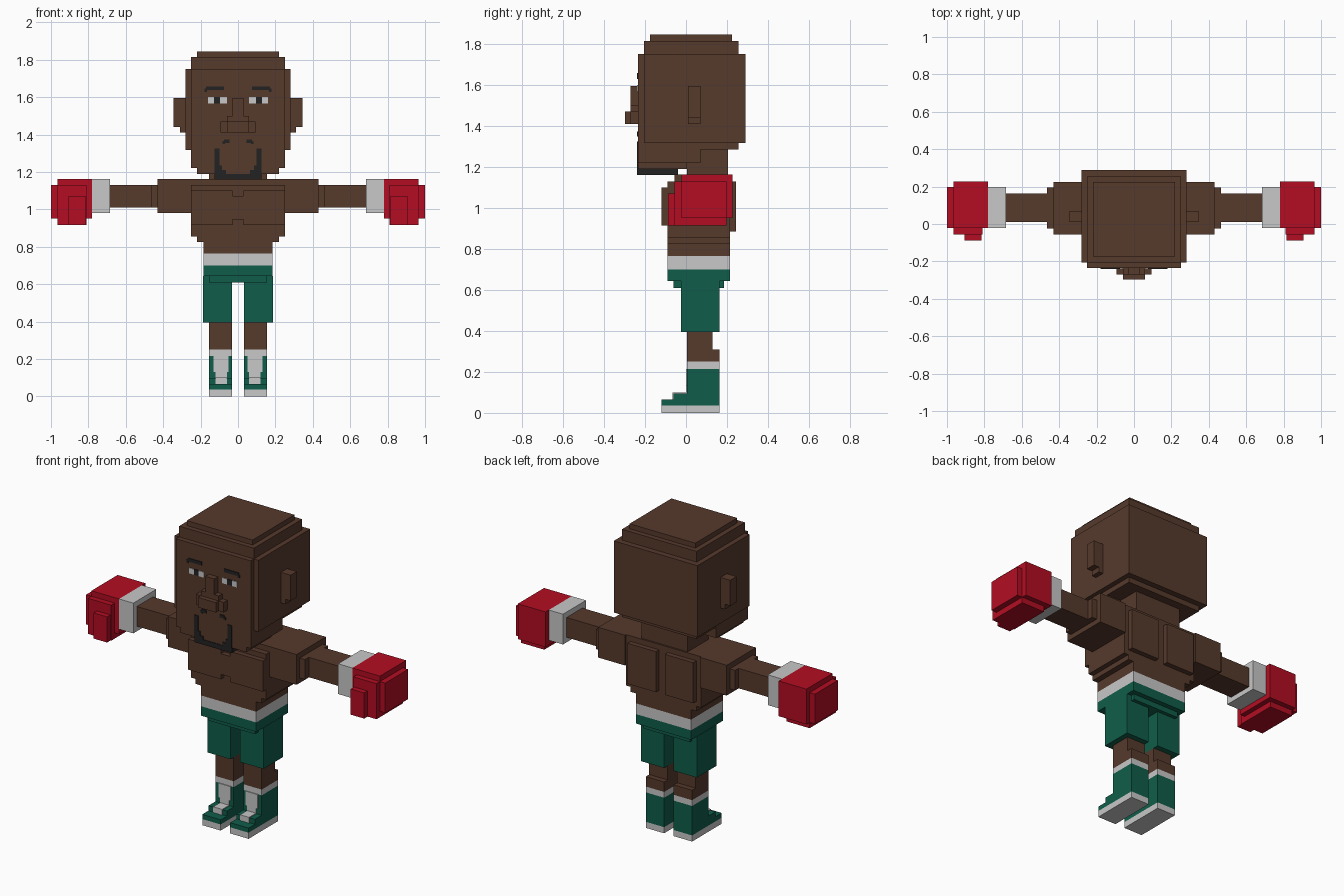
import bpy, bmesh

# Colours (linear)
def mat(name, r, g, b):
    m = bpy.data.materials.new(name)
    m.diffuse_color = (r, g, b, 1)
    return m

SKIN, RED, GREEN, WHITE, DARK = range(5)
MATS = [mat("brown skin", .093, .041, .024), mat("red leather", .45, .004, .016),
        mat("green cloth", .005, .11, .068), mat("off white", .58, .58, .58),
        mat("black hair", .016, .016, .016)]

def flip(b):
    return (-b[1], -b[0]) + tuple(b[2:])

def blocks(name, boxes, mirror=False):
    """Fuse boxes (x0, x1, y0, y1, z0, z1, colour) into one outer skin; later boxes repaint."""
    if mirror:
        boxes = [c for b in boxes for c in (b, flip(b))]
    ax = [sorted({round(v, 4) for b in boxes for v in b[2*k:2*k+2]}) for k in range(3)]
    cells = {}
    for b in boxes:
        r = [range(ax[k].index(round(b[2*k], 4)), ax[k].index(round(b[2*k+1], 4))) for k in range(3)]
        for i in r[0]:
            for j in r[1]:
                for l in r[2]:
                    cells[i, j, l] = b[6]
    bm = bmesh.new()
    verts = {}
    def vert(p):
        if p not in verts:
            verts[p] = bm.verts.new([ax[k][p[k]] for k in range(3)])
        return verts[p]
    for c, colour in cells.items():
        for k in range(3):
            for s in (0, 1):
                n = list(c)
                n[k] += 2*s - 1
                if tuple(n) in cells:
                    continue
                u, w = (k+1) % 3, (k+2) % 3
                quad = []
                for du, dw in ((0, 0), (1, 0), (1, 1), (0, 1)):
                    p = list(c)
                    p[k] += s; p[u] += du; p[w] += dw
                    quad.append(vert(tuple(p)))
                f = bm.faces.new(quad if s else quad[::-1])
                f.material_index = colour
    bmesh.ops.dissolve_limit(bm, angle_limit=.01, verts=bm.verts, edges=bm.edges,
                             delimit={'MATERIAL'})
    me = bpy.data.meshes.new(name)
    bm.to_mesh(me)
    bm.free()
    for m in MATS:
        me.materials.append(m)
    ob = bpy.data.objects.new(name, me)
    bpy.context.collection.objects.link(ob)
    return ob

def pair(name, boxes):
    blocks("left_" + name, boxes)
    blocks("right_" + name, [flip(b) for b in boxes])

# Head with stepped crown, jaw, neck, ears, nose and chin beard
blocks("head", [
    (0, .22, -.175, .225, 1.815, 1.845, SKIN),
    (0, .25, -.205, .255, 1.75, 1.815, SKIN),
    (0, .25, -.235, .29, 1.317, 1.75, SKIN),
    (.25, .28, -.205, .29, 1.317, 1.75, SKIN),
    (0, .25, -.235, .255, 1.285, 1.317, SKIN),
    (0, .25, -.235, .07, 1.22, 1.285, SKIN),
    (0, .22, -.235, .005, 1.19, 1.22, SKIN),
    (0, .155, .005, .205, 1.163, 1.285, SKIN),
    (.28, .345, .01, .07, 1.44, 1.595, SKIN),
    (.28, .31, .01, .07, 1.41, 1.44, SKIN),
    (0, .03, -.27, -.235, 1.47, 1.595, SKIN),
    (0, .06, -.27, -.235, 1.47, 1.5, SKIN),
    (0, .093, -.27, -.235, 1.41, 1.47, SKIN),
    (0, .06, -.297, -.27, 1.41, 1.47, SKIN),
    (0, .125, -.238, -.04, 1.16, 1.19, DARK)], mirror=True)

# Painted face plates
F0, F1 = -.24, -.235
blocks("eyes", [
    (.06, .16, F0, F1, 1.567, 1.6, WHITE),
    (.095, .127, F0, F1, 1.567, 1.6, DARK)], mirror=True)
blocks("eyebrows", [
    (.075, .17, F0, F1, 1.637, 1.657, DARK),
    (.165, .178, F0, F1, 1.628, 1.645, DARK)], mirror=True)
blocks("moustache", [
    (.045, .075, F0, F1, 1.355, 1.373, DARK),
    (.07, .083, F0, F1, 1.348, 1.364, DARK)], mirror=True)
blocks("goatee", [
    (.098, .125, F0, F1, 1.19, 1.325, DARK),
    (.085, .098, F0, F1, 1.19, 1.235, DARK),
    (.065, .085, F0, F1, 1.19, 1.21, DARK)], mirror=True)

# Torso with chest and shoulder-blade slabs
blocks("torso", [
    (0, .28, -.055, .215, 1.13, 1.163, SKIN),
    (0, .25, -.09, .215, .855, 1.13, SKIN),
    (0, .22, -.09, .215, .825, .855, SKIN),
    (0, .185, -.09, .215, .765, .825, SKIN),
    (.03, .25, -.12, -.09, .915, 1.1, SKIN),
    (0, .03, -.12, -.09, .945, 1.07, SKIN),
    (.03, .22, .215, .245, .885, 1.13, SKIN)], mirror=True)

# Shorts with waistband
blocks("shorts", [
    (0, .185, -.09, .215, .7, .765, WHITE),
    (0, .185, -.09, .215, .643, .7, GREEN),
    (0, .155, -.06, .185, .61, .643, GREEN),
    (.032, .187, -.025, .163, .395, .643, GREEN)], mirror=True)

# Arms: shoulder, upper arm, forearm
pair("arm", [
    (.25, .43, -.055, .225, .98, 1.163, SKIN),
    (.43, .465, -.025, .195, 1.01, 1.13, SKIN),
    (.43, .685, .012, .163, 1.01, 1.13, SKIN)])

# Boxing gloves: cuff, stepped fist, thumb
pair("glove", [
    (.685, .78, -.022, .197, .98, 1.163, WHITE),
    (.78, .965, -.022, .228, .95, 1.163, RED),
    (.81, .965, -.055, .197, .915, 1.13, RED),
    (.965, 1, -.022, .197, .95, 1.13, RED),
    (.815, .905, -.087, -.055, .915, 1.07, RED)])

# Legs with calf
pair("leg", [
    (.032, .155, .005, .13, .31, .395, SKIN),
    (.032, .155, .005, .163, .25, .31, SKIN)])

# Boots: sole, stepped toe, shaft, top band, lace strip
pair("boot", [
    (.032, .155, -.12, .163, 0, .037, WHITE),
    (.032, .155, -.12, .163, .037, .065, GREEN),
    (.032, .155, -.06, .163, .065, .095, GREEN),
    (.032, .155, .005, .163, .095, .215, GREEN),
    (.032, .155, .005, .163, .215, .25, WHITE),
    (.06, .12, -.066, -.06, .065, .095, WHITE),
    (.06, .12, -.066, .005, .095, .1, WHITE),
    (.06, .12, 0, .005, .1, .215, WHITE),
    (.05, .132, 0, .005, .13, .215, WHITE)])
